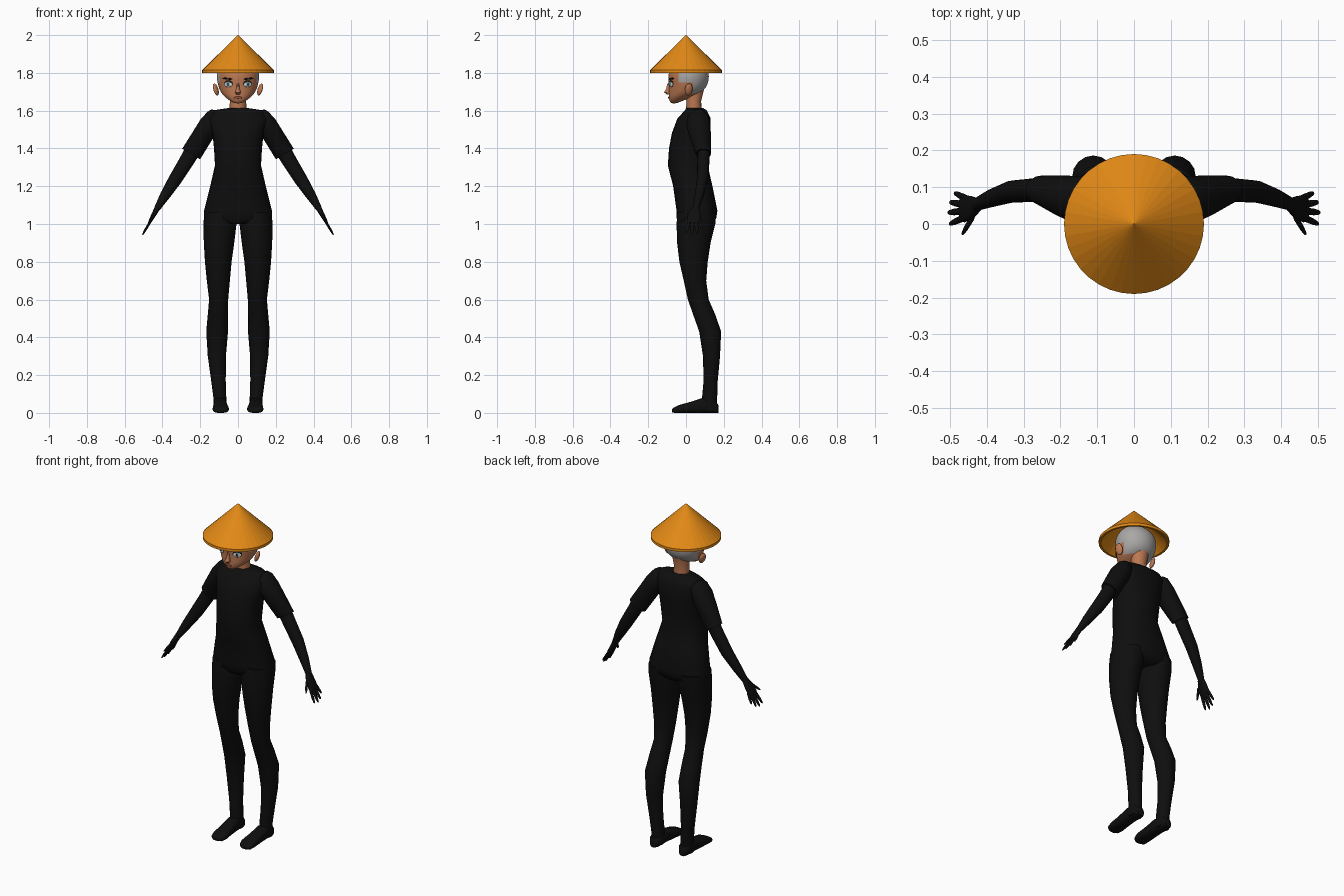
import bpy, bmesh, math
from mathutils import Matrix, Vector

cube = bpy.data.objects.get("Cube")
if cube:
    bpy.data.objects.remove(cube)


def material(name, r, g, b):
    m = bpy.data.materials.new(name)
    m.use_nodes = True
    m.diffuse_color = (r, g, b, 1)
    m.node_tree.nodes["Principled BSDF"].inputs["Base Color"].default_value = (r, g, b, 1)
    return m


BLACK = material("black_cloth", .0045, .0045, .0045)
STRAW = material("orange_straw", .76, .25, .008)
SKIN = material("tan_skin", .50, .19, .085)
HAIR = material("grey_hair", .40, .39, .38)
WHITE = material("eye_white", .62, .66, .66)
IRIS = material("teal_iris", .10, .25, .28)
DARK = material("dark_lash", .012, .008, .006)
LIP = material("brown_lip", .30, .085, .045)

# Frames for lofting: columns are width, depth and travel directions
UP = (Vector((1, 0, 0)), Vector((0, 1, 0)), Vector((0, 0, 1)))
FORWARD = (Vector((1, 0, 0)), Vector((0, 0, 1)), Vector((0, 1, 0)))
ARM = (Vector((.862, 0, .507)), Vector((0, 1, 0)), Vector((.507, 0, -.862)))
SHOULDER = Vector((.16, 0, 1.53))
ORIGIN = Vector((0, 0, 0))


def finish(name, bm, mats, mirror=False, angle=50, subsurf=0):
    bmesh.ops.recalc_face_normals(bm, faces=bm.faces)
    mesh = bpy.data.meshes.new(name)
    bm.to_mesh(mesh)
    bm.free()
    for m in mats:
        mesh.materials.append(m)
    mesh.shade_smooth()
    mesh.set_sharp_from_angle(angle=math.radians(angle))
    ob = bpy.data.objects.new(name, mesh)
    bpy.context.collection.objects.link(ob)
    if mirror:
        ob.modifiers.new("mirror", "MIRROR").use_mirror_merge = False
    if subsurf:
        ob.modifiers.new("subsurf", "SUBSURF").levels = subsurf
        ob.modifiers["subsurf"].render_levels = subsurf
    return ob


def loft(name, mat, sections, frame=UP, origin=ORIGIN, sides=16, power=1.0, **kw):
    """Skin ellipses given as (travel, width min, max, depth min, max)."""
    bm = bmesh.new()
    u, v, w = frame
    rings = []
    for t, u0, u1, v0, v1 in sections:
        ring = []
        for i in range(sides):
            a = math.tau * i / sides
            c, s = math.cos(a), math.sin(a)
            c = math.copysign(abs(c) ** power, c)
            s = math.copysign(abs(s) ** power, s)
            p = u * ((u0 + u1) / 2 + c * (u1 - u0) / 2) + v * ((v0 + v1) / 2 + s * (v1 - v0) / 2)
            ring.append(bm.verts.new(origin + p + w * t))
        rings.append(ring)
    for a, b in zip(rings, rings[1:]):
        for i in range(sides):
            j = (i + 1) % sides
            bm.faces.new((a[i], a[j], b[j], b[i]))
    bm.faces.new(rings[0])
    bm.faces.new(rings[-1])
    return finish(name, bm, [mat], **kw)


def even(rows):
    """Expand (travel, half width, depth min, max) to centred sections."""
    return [(t, -h, h, a, b) for t, h, a, b in rows]


def blob(name, mat, centre, size, turn=0, tilt=0, mirror=True):
    bm = bmesh.new()
    m = (Matrix.Translation(centre) @ Matrix.Rotation(turn, 4, "Z")
         @ Matrix.Rotation(tilt, 4, "Y") @ Matrix.Diagonal((*size, 1)))
    bmesh.ops.create_uvsphere(bm, u_segments=16, v_segments=8, radius=1, matrix=m)
    return finish(name, bm, [mat], mirror=mirror)


# Torso
loft("torso", BLACK, even([
    (1.615, .045, .0, .088), (1.602, .13, -.005, .11), (1.56, .16, -.045, .13),
    (1.48, .135, -.075, .13), (1.4, .127, -.09, .125), (1.31, .122, -.096, .115),
    (1.2, .147, -.068, .14), (1.07, .18, -.05, .166), (1.03, .18, -.05, .16),
    (1.0, .1, -.03, .13)]), power=.85, sides=20)

# Legs and feet
loft("legs", BLACK, [
    (1.06, .02, .178, -.045, .16), (1, .008, .183, -.05, .155),
    (.9, .02, .181, -.047, .13), (.8, .034, .175, -.035, .115),
    (.7, .043, .165, -.012, .107), (.6, .052, .153, .01, .12),
    (.52, .052, .16, .038, .155), (.43, .053, .168, .07, .186),
    (.3, .064, .16, .09, .18), (.17, .065, .142, .093, .168),
    (.08, .062, .13, .085, .165), (.01, .062, .13, .09, .165)], mirror=True)
loft("feet", BLACK, [
    (.172, .075, .115, .0, .04), (.155, .062, .128, .0, .065),
    (.09, .06, .13, .0, .08), (.03, .055, .132, .0, .06),
    (-.035, .048, .135, .0, .042), (-.062, .055, .13, .0, .03),
    (-.073, .07, .115, .003, .02)], frame=FORWARD, power=.7, mirror=True)

# Sleeves, arms and hands, laid out along the slanting arm
arm = dict(frame=ARM, origin=SHOULDER, mirror=True)
loft("sleeves", BLACK, [
    (-.078, -.015, .02, .04, .09), (-.055, -.05, .034, .008, .12),
    (0, -.065, .045, .0, .13), (.08, -.062, .047, .02, .132),
    (.182, -.06, .05, .052, .132), (.182, -.045, .038, .062, .125)], **arm)
loft("arms", BLACK, [
    (.15, -.045, .04, .062, .125), (.23, -.042, .036, .06, .124),
    (.34, -.036, .035, .058, .118), (.44, -.024, .03, .046, .095),
    (.525, -.012, .02, .035, .07)], **arm)
loft("palms", BLACK, [
    (.515, -.011, .02, .034, .07), (.55, -.01, .016, .012, .076),
    (.59, -.008, .012, .004, .078), (.61, -.006, .008, .01, .072)], power=.8, **arm)

FINGERS = {"little": (.585, .07, .648, .084), "ring": (.6, .053, .672, .059),
           "middle": (.6, .035, .682, .031), "index": (.6, .016, .674, .0),
           "thumb": (.55, .018, .605, -.028)}
for name, (t0, v0, t1, v1) in FINGERS.items():
    steps = [(0, .010), (.6, .009), (.92, .006), (1, .002)]
    rows = []
    for k, r in steps:
        v = v0 + (v1 - v0) * k
        rows.append((t0 + (t1 - t0) * k, -r * .7, r * .7, v - r, v + r))
    loft(name + "_fingers", BLACK, rows, sides=8, **arm)

# Neck and head
loft("neck", SKIN, even([(1.58, .047, .0, .085), (1.65, .043, .002, .08),
                         (1.71, .05, -.005, .095)]))
head = loft("head", SKIN, even([
    (1.638, .016, -.078, -.05), (1.648, .036, -.086, -.028), (1.667, .064, -.092, .02),
    (1.69, .088, -.092, .075), (1.72, .102, -.09, .107), (1.75, .11, -.093, .119),
    (1.78, .115, -.096, .123), (1.81, .112, -.09, .12), (1.84, .099, -.075, .105),
    (1.87, .07, -.05, .075), (1.885, .02, -.005, .03)]), sides=24, subsurf=1, angle=180)
head.data.materials.append(HAIR)
for f in head.data.polygons:
    c = f.center
    if (c.z > 1.7 and c.y > .025) or (c.z > 1.76 and c.y > -.05) or c.z > 1.82:
        f.material_index = 1

# Ears and nose
blob("ears", SKIN, (.117, .014, 1.712), (.012, .022, .033), turn=.35, tilt=.3)
loft("nose", SKIN, even([(1.745, .006, -.099, -.075), (1.715, .009, -.106, -.075),
                         (1.697, .015, -.117, -.075), (1.685, .009, -.1, -.075)]), sides=10)


def on_face(name, mat, x, z, w, h, lift=0, tilt=0, mirror=True):
    """Thin plate lying on the curved front of the head."""
    a, b = .107, .105
    k = math.sqrt(1 - (x / a) ** 2)
    turn = math.atan2(x / a / a, k / b)
    n = Vector((math.sin(turn), -math.cos(turn), 0))
    p = Vector((x, .013 - b * k, z)) + n * lift
    blob(name, mat, p, (w, .004, h), turn, tilt, mirror)


# Eyes, brows and mouth
on_face("eye_outlines", DARK, .051, 1.742, .027, .018)
on_face("eye_whites", WHITE, .051, 1.739, .023, .014, .0015)
on_face("irises", IRIS, .05, 1.741, .011, .013, .003)
on_face("pupils", DARK, .05, 1.741, .005, .008, .0045)
on_face("brows", DARK, .054, 1.769, .031, .005, .001, tilt=-.08)
on_face("mouth", LIP, 0, 1.669, .022, .006, -.001, mirror=False)

# Hollow conical hat
hat = loft("hat", STRAW, even([(z, r, -r, r) for z, r in (
    (2, .001), (1.815, .19), (1.8, .19), (1.8, .178), (1.98, .001))]), sides=36, angle=5)
